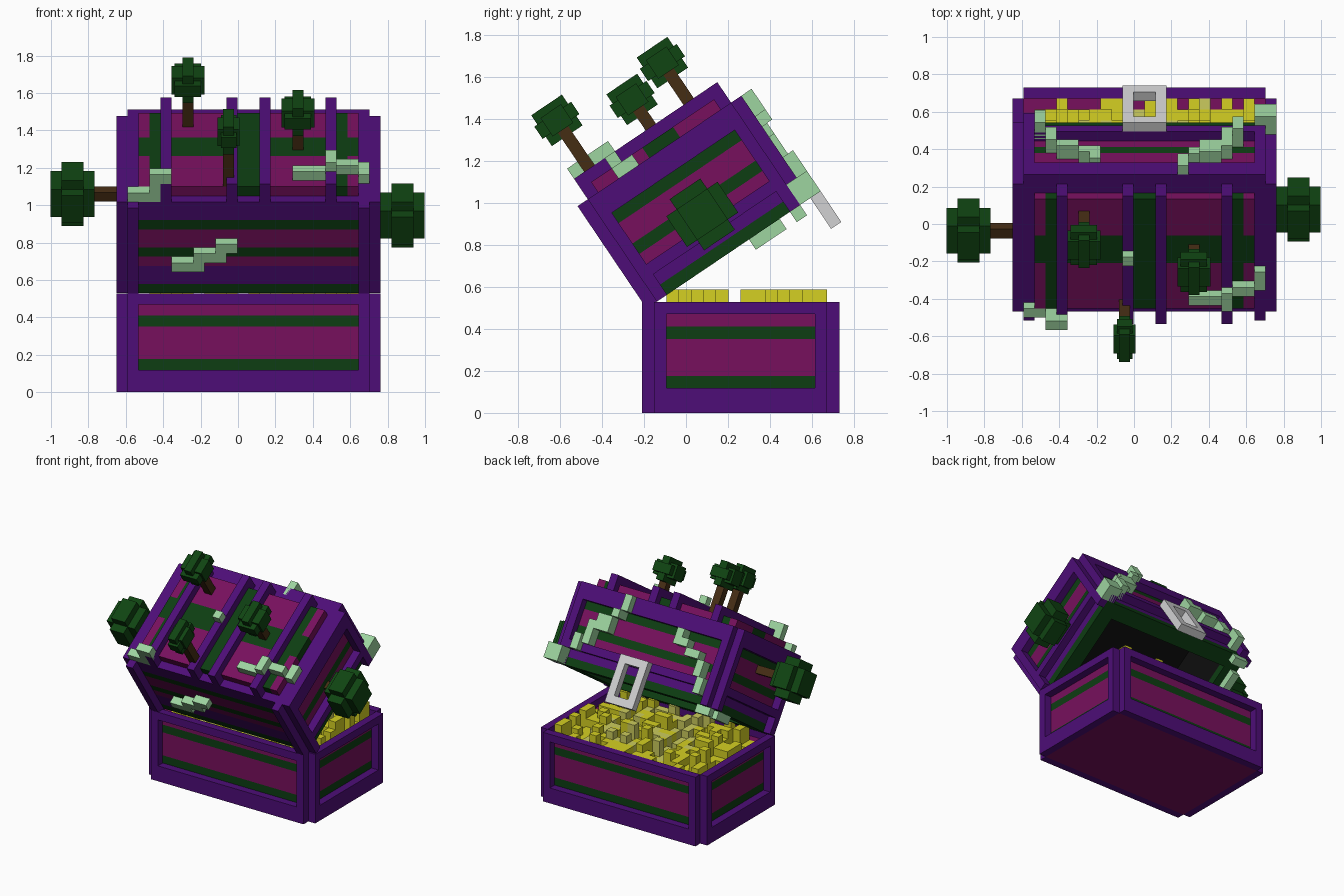
import bpy, bmesh, math, random
from mathutils import Matrix, Vector

if "Cube" in bpy.data.objects:
    bpy.data.objects.remove(bpy.data.objects["Cube"])

random.seed(4)
V = 0.0588                                   # voxel size
COLORS = {
    "purple": (0.075, 0.004, 0.185), "magenta": (0.185, 0.005, 0.110),
    "dark_green": (0.004, 0.047, 0.006), "leaf_green": (0.005, 0.058, 0.006),
    "brown": (0.060, 0.026, 0.007), "gold": (0.66, 0.63, 0.016),
    "pale_gold": (0.60, 0.60, 0.11), "moss": (0.34, 0.66, 0.35),
    "grey": (0.64, 0.64, 0.65), "black": (0.004, 0.004, 0.004)}
MATS = {}
for name, c in COLORS.items():
    m = bpy.data.materials.new(name)
    m.diffuse_color = (*c, 1)
    m.use_nodes = True
    m.node_tree.nodes["Principled BSDF"].inputs["Base Color"].default_value = m.diffuse_color
    MATS[name] = m

# voxel grid to world, for the base and for the opened lid
BASE = Matrix.Translation((-0.65, -0.21, 0)) @ Matrix.Scale(V, 4)
LID = (Matrix.Translation((-0.65, -0.21, 0.53)) @ Matrix.Rotation(math.radians(34), 4, 'X')
       @ Matrix.Translation((0, 0, -0.04)) @ Matrix.Scale(V, 4))


def part(name, boxes, frame):
    """boxes: (x0, x1, y0, y1, z0, z1, colour) in voxels"""
    bm = bmesh.new()
    names = sorted({b[6] for b in boxes})
    for x0, x1, y0, y1, z0, z1, col in boxes:
        mat = Matrix.Translation(((x0 + x1) / 2, (y0 + y1) / 2, (z0 + z1) / 2)) @ \
            Matrix.Diagonal((x1 - x0, y1 - y0, z1 - z0, 1))
        geo = bmesh.ops.create_cube(bm, size=1, matrix=mat)
        for f in {f for v in geo["verts"] for f in v.link_faces}:
            f.material_index = names.index(col)
    bm.transform(frame)
    me = bpy.data.meshes.new(name)
    bm.to_mesh(me)
    bm.free()
    for n in names:
        me.materials.append(MATS[n])
    ob = bpy.data.objects.new(name, me)
    bpy.context.collection.objects.link(ob)
    return ob


def ring(d, k0, k1, col, t=1):
    """rectangular wall ring, d voxels in from the outside, t thick"""
    a, b, c, e = d, 24 - d, d, 16 - d
    return [(a, b, c, c + t, k0, k1, col), (a, b, e - t, e, k0, k1, col),
            (a, a + t, c + t, e - t, k0, k1, col), (b - t, b, c + t, e - t, k0, k1, col)]


def frame(sides, rails, top):
    """corner posts and rails standing one voxel proud of the walls"""
    out = []
    for s in sides:
        for i in (1, 22):                     # posts, front and back
            if s in "fb":
                j = 0 if s == "f" else 15
                out.append((i, i + 1, j, j + 1, 0, top, "purple"))
        for j in (1, 14):                     # posts, left and right
            if s in "lr":
                i = 0 if s == "l" else 23
                out.append((i, i + 1, j, j + 1, 0, top, "purple"))
    for s, (k0, k1) in [(s, r) for s in sides for r in rails]:
        if s in "fb":
            j = 0 if s == "f" else 15
            out.append((2, 22, j, j + 1, k0, k1, "purple"))
        else:
            i = 0 if s == "l" else 23
            out.append((i, i + 1, 2, 14, k0, k1, "purple"))
    return out


# chest base
part("base_frame", frame("fblr", [(0, 2), (8, 9)], 9), BASE)
walls = []
for k0, k1, col in [(0, 2, "magenta"), (2, 3, "dark_green"), (3, 6, "magenta"),
                    (6, 7, "dark_green"), (7, 8, "magenta")]:
    walls += ring(1, k0, k1, col)
walls.append((2, 22, 2, 14, 0, 1, "magenta"))
part("base_walls", walls, BASE)

# treasure heap
heap = [(2, 22, 2, 14, 1, 7, "gold")]
for i in range(2, 22):
    for j in range(2, 15):
        low = 8 if j == 14 else 7
        top = random.choice((7, 8, 8, 9, 9, 9, 10))
        if top > low:
            middle = abs(i - 12) < 7 and random.random() < 0.45
            heap.append((i, i + 1, j, j + 1, low, top, "pale_gold" if middle else "gold"))
part("gold_heap", heap, BASE)

# lid walls, frames and lining
shell = []
for k0, k1, col in [(0, 1, "dark_green"), (1, 3, "purple"), (3, 4, "magenta"), (4, 5, "dark_green"),
                    (5, 7, "magenta"), (7, 8, "dark_green"), (8, 10, "purple")]:
    shell += ring(1, k0, k1, col, 2 if k0 == 0 else 1)
shell.append((2, 22, 2, 14, 9, 10, "purple"))
part("lid_walls", shell, LID)
part("lid_frame", frame("blr", [(2, 3), (8, 10)], 10) + frame("f", [], 10), LID)
part("lid_lining", ring(2, 1, 8, "black") + [(2, 22, 2, 14, 8, 9, "black")], LID)

# lid top panel with green bands, and ribs
top = [(2, 22, 7, 10, 10, 11, "dark_green")]
cuts = [2, 3, 4, 11, 13, 20, 21, 22]
for n, (a, b) in enumerate(zip(cuts, cuts[1:])):
    col = "dark_green" if n % 2 else "magenta"
    top += [(a, b, 2, 7, 10, 11, col), (a, b, 10, 14, 10, 11, col)]
part("lid_top_panel", top, LID)
part("lid_ribs", [(i, i + 1, 1, 15, 10, 12, "purple") for i in (4, 10, 13, 19)], LID)

# lock plate with an open middle
part("lock", [(10, 11, 16, 17, -3, 3, "grey"), (13, 14, 16, 17, -3, 3, "grey"),
              (11, 13, 16, 17, -3, -2, "grey"), (11, 13, 16, 17, 2, 3, "grey")], LID)


def blob(c, sizes):
    return [(c[0] - s[0] / 2, c[0] + s[0] / 2, c[1] - s[1] / 2, c[1] + s[1] / 2,
             c[2] - s[2] / 2, c[2] + s[2] / 2, "leaf_green") for s in sizes]


# trees growing from the lid top
for n, (i, j, k) in enumerate([(10.2, 2.5, 16.7), (16.5, 8.5, 14.7), (6.5, 12.2, 15.8)]):
    part(f"top_tree_{n}_trunk", [(i - .5, i + .5, j - .5, j + .5, 11, k, "brown")], LID)
    w = 2 if n == 0 else 3
    part(f"top_tree_{n}_leaves", blob((i, j, k), [(1, 3, 3), (w, 2, 1.8), (w - .6, 3.6, 1.2)]), LID)

# trees growing from the lid sides
for side, i, j, k in (("left", -4, 7.5, 6.5), ("right", 26, 8, 3.8)):
    x0, x1 = (-4, 1) if i < 0 else (23, 26)
    part(side + "_tree_trunk", [(x0, x1, j - .5, j + .5, k - .5, k + .5, "brown")], LID)
    part(side + "_tree_leaves", blob((i, j, k), [(4, 3, 3), (2, 5, 3), (2, 3, 5)]), LID)

# moss strands, each a chain of small blocks
MOSS = {
    "front_corner": [(1, 4, 1, 2, 10, 11), (3, 5, 1, 2, 11, 13)],
    "top": [(16, 19, 3, 4, 11, 12), (19, 20, 3, 5, 12, 13), (20, 22, 4, 5, 11, 12), (22, 23, 4, 6, 10, 11)],
    "front": [(5, 8, 0, 1, 3, 4), (7, 10, 0, 1, 4, 5), (9, 11, 0, 1, 5, 6)],
    "rib": [(10, 11, 8, 9, 12, 13)],
    "back_a": [(15, 16, 15, 17, 8, 10), (16, 17, 15, 17, 7, 8), (17, 19, 15, 16.5, 5, 7),
               (19, 20, 15, 16.5, 3, 6), (20, 21, 15, 17, 2, 4), (22, 24, 15, 17, 0, 2)],
    "back_b": [(7, 8, 15, 16.5, 6, 8), (6, 7, 15, 16.5, 6, 7), (4, 6, 15, 16.5, 5, 6),
               (3, 4, 15, 16.5, 3, 5), (2, 3, 15, 17, 1, 3)],
    "underside": [(1, 2, 10, 13, -1, 0), (1, 3, 14, 15, -1, 0)]}
for name, blocks in MOSS.items():
    part("moss_" + name, [(*b, "moss") for b in blocks], LID)
